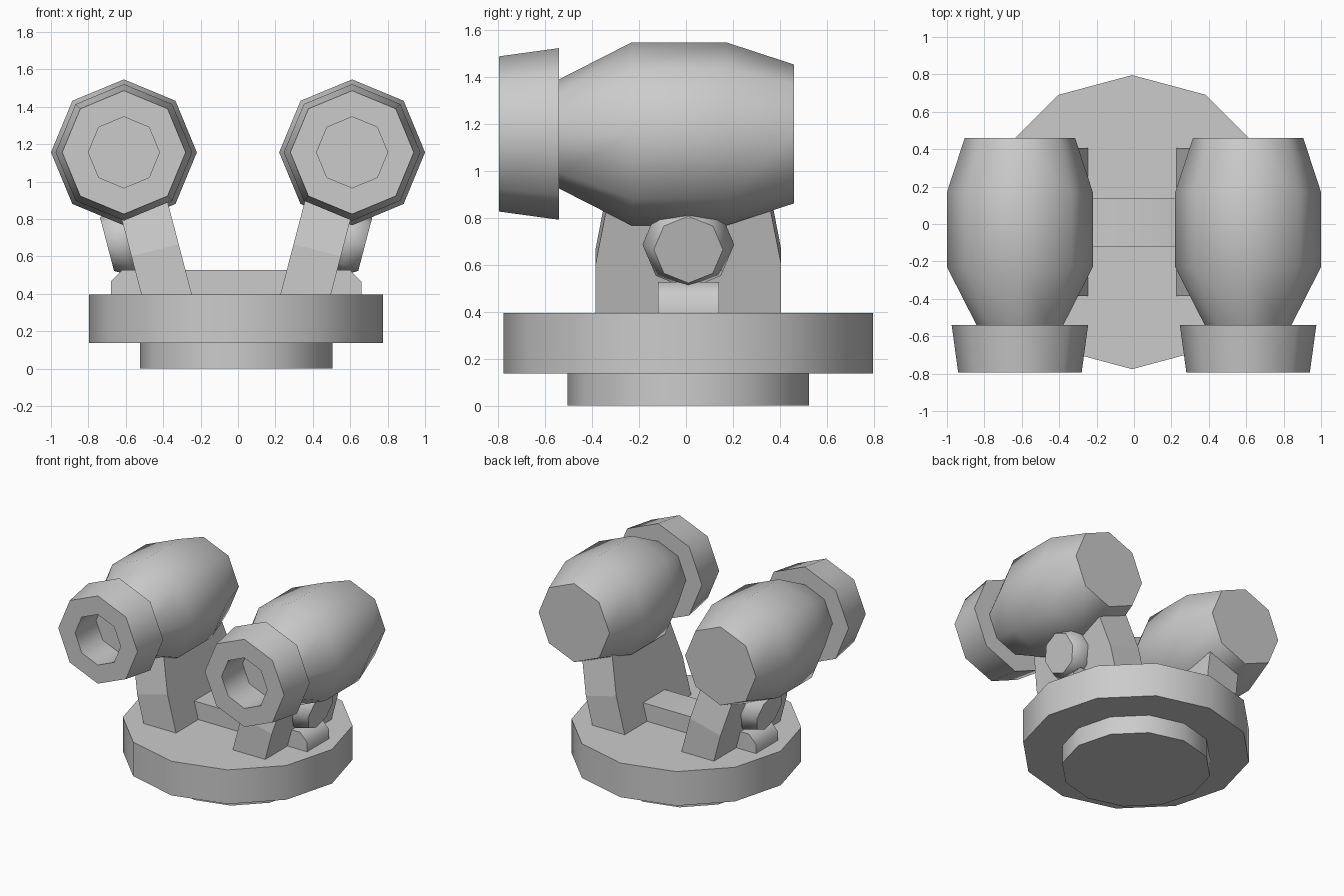
import bpy, bmesh, math
from mathutils import Matrix, Vector

cube = bpy.data.objects.get("Cube")
if cube:
    bpy.data.objects.remove(cube)

# Single plain grey finish
GREY = (0.6, 0.6, 0.6, 1.0)
grey = bpy.data.materials.new("plain_grey")
grey.use_nodes = True
grey.diffuse_color = GREY
grey.node_tree.nodes["Principled BSDF"].inputs["Base Color"].default_value = GREY

CX, CY = -0.01, 0.01      # centre of the turntable
LEAN = math.radians(14.7)  # outward lean of the supports


def skin(name, rings, matrix=Matrix(), smooth=True):
    """Join matching rings of points into a capped solid."""
    bm = bmesh.new()
    loops = [[bm.verts.new(matrix @ Vector(p)) for p in ring] for ring in rings]
    n = len(loops[0])
    for a, b in zip(loops, loops[1:]):
        for i in range(n):
            j = (i + 1) % n
            bm.faces.new((a[i], a[j], b[j], b[i]))
    bm.faces.new(loops[0][::-1])
    bm.faces.new(loops[-1])
    bmesh.ops.recalc_face_normals(bm, faces=bm.faces)
    mesh = bpy.data.meshes.new(name)
    bm.to_mesh(mesh)
    bm.free()
    mesh.materials.append(grey)
    obj = bpy.data.objects.new(name, mesh)
    bpy.context.collection.objects.link(obj)
    if smooth:
        bpy.ops.object.select_all(action='DESELECT')
        bpy.context.view_layer.objects.active = obj
        obj.select_set(True)
        bpy.ops.object.shade_smooth_by_angle(angle=math.radians(50))
    return obj


def lathe(name, profile, sides, matrix):
    """Turn (distance, radius) pairs around the local z axis."""
    turn = [math.tau * i / sides for i in range(sides)]
    rings = [[(r * math.cos(a), r * math.sin(a), d) for a in turn] for d, r in profile]
    return skin(name, rings, matrix)


# Turntable: narrow foot under a wide disc
centre = Matrix.Translation((CX, CY, 0))
lathe("foot", [(0, 0.514), (0.14, 0.514)], 12, centre)
lathe("turntable", [(0.138, 0.786), (0.395, 0.786)], 12, centre)

# Cross bar with chamfered ends
outline = [(-0.67, 0.39), (-0.67, 0.465), (-0.61, 0.526),
           (0.61, 0.526), (0.67, 0.465), (0.67, 0.39)]
skin("cross_bar", [[(x, y, z) for x, z in outline] for y in (-0.13, 0.13)], centre)

# Support sections: outer x, outer z, inner x, inner z, half depth
SECTIONS = [(0.505, 0.39, 0.235, 0.39, 0.395),
            (0.56, 0.60, 0.307, 0.665, 0.395),
            (0.646, 0.93, 0.395, 1.0, 0.33)]

# Gun body, stepped muzzle and bore, from back to front
GUN = [(0.46, 0.295), (0.17, 0.39), (-0.23, 0.39), (-0.54, 0.232),
       (-0.54, 0.365), (-0.795, 0.33), (-0.795, 0.19), (-0.545, 0.19)]

# Pivot cap, from inside the support to the outer face
PIVOT = [(-0.2, 0.145), (-0.085, 0.195), (0, 0.147)]

for side, s in (("left", 1), ("right", -1)):
    rings = [[(s * xo, -h, zo), (s * xi, -h, zi), (s * xi, h, zi), (s * xo, h, zo)]
             for xo, zo, xi, zi, h in SECTIONS]
    skin(side + "_support", rings, centre, smooth=False)

    place = Matrix.Translation((CX + s * 0.69, CY, 0.664))
    tilt = Matrix.Rotation(s * (math.pi / 2 + LEAN), 4, 'Y')
    lathe(side + "_pivot", PIVOT, 8, place @ tilt)

    place = Matrix.Translation((s * 0.61, 0, 1.156))
    lathe(side + "_gun", GUN, 8, place @ Matrix.Rotation(-math.pi / 2, 4, 'X'))
